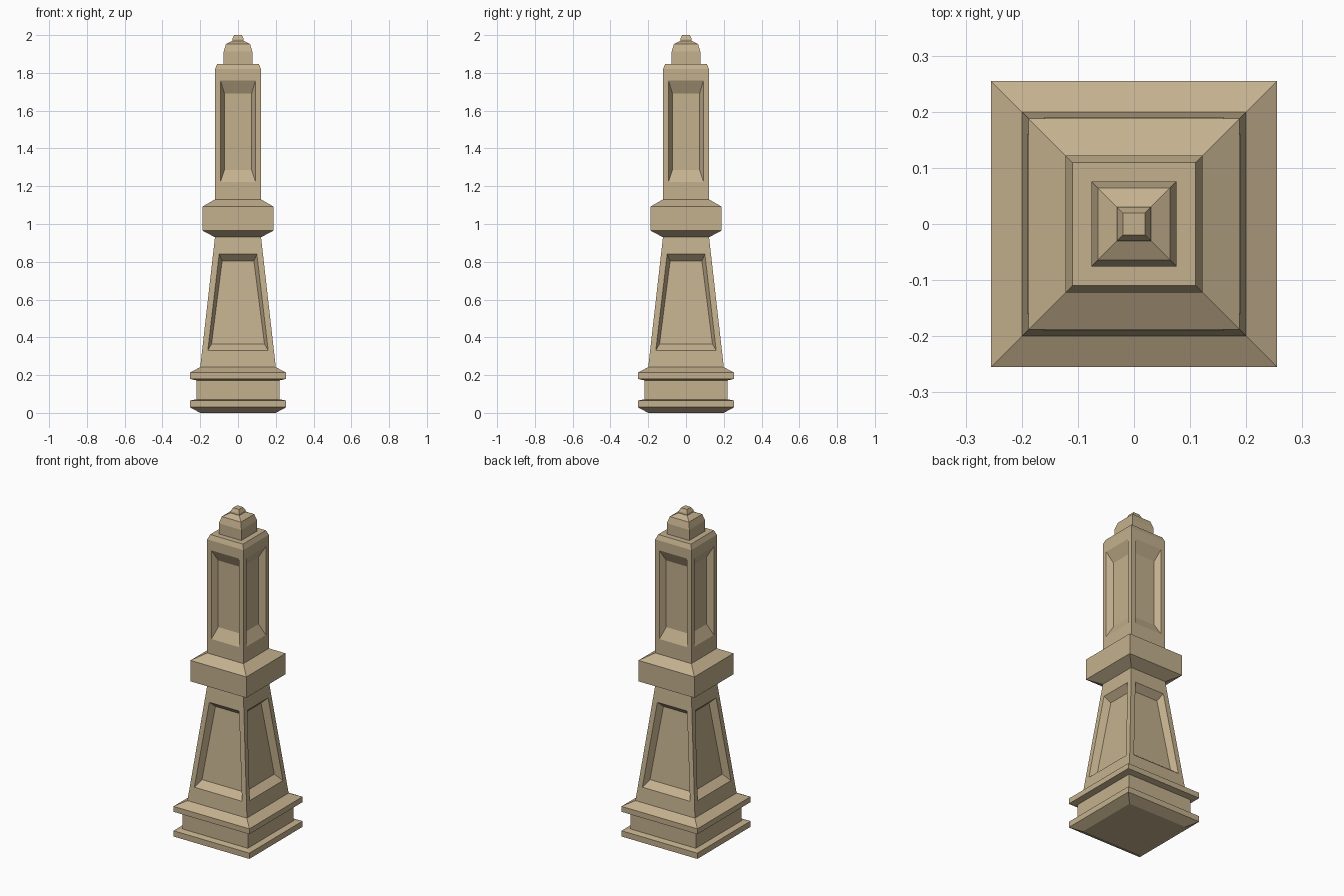
import bpy
import bmesh
from math import pi
from mathutils import Matrix, Vector

cube = bpy.data.objects.get("Cube")
if cube:
    bpy.data.objects.remove(cube, do_unlink=True)

SAND = (0.55, 0.435, 0.27, 1.0)
stone = bpy.data.materials.new("sandstone")
stone.use_nodes = True
stone.diffuse_color = SAND
bsdf = next(n for n in stone.node_tree.nodes if n.type == 'BSDF_PRINCIPLED')
bsdf.inputs["Base Color"].default_value = SAND
bsdf.inputs["Roughness"].default_value = 0.8


def finish(name, bm):
    bmesh.ops.remove_doubles(bm, verts=bm.verts, dist=0.0001)
    bmesh.ops.recalc_face_normals(bm, faces=bm.faces)
    mesh = bpy.data.meshes.new(name)
    bm.to_mesh(mesh)
    bm.free()
    mesh.materials.append(stone)
    obj = bpy.data.objects.new(name, mesh)
    bpy.context.collection.objects.link(obj)
    return obj


def add_rings(bm, profile):
    """Square tower through (half width, height) pairs, capped at both ends."""
    rings = [[bm.verts.new((sx * w, sy * w, z))
              for sx, sy in ((-1, -1), (1, -1), (1, 1), (-1, 1))]
             for w, z in profile]
    for a, b in zip(rings, rings[1:]):
        for i in range(4):
            j = (i + 1) % 4
            bm.faces.new((a[i], a[j], b[j], b[i]))
    bm.faces.new(rings[0][::-1])
    bm.faces.new(rings[-1])


def square_part(name, profile):
    bm = bmesh.new()
    add_rings(bm, profile)
    return finish(name, bm)


def panelled_shaft(name, bottom, top, outer, inner, depth, crown=()):
    """Shaft with a bevelled recess on each side; frames are (half width, z) pairs."""
    bm = bmesh.new()
    (w0, z0), (w1, z1) = bottom, top

    def loop(frame, inset):
        (fw0, fz0), (fw1, fz1) = frame
        pts = ((-fw0, fz0), (fw0, fz0), (fw1, fz1), (-fw1, fz1))
        return [Vector((x, inset - (w0 + (w1 - w0) * (z - z0) / (z1 - z0)), z))
                for x, z in pts]

    loops = [loop((bottom, top), 0), loop(outer, 0), loop(inner, depth)]
    for side in range(4):
        turn = Matrix.Rotation(side * pi / 2, 3, 'Z')
        rings = [[bm.verts.new(turn @ p) for p in pts] for pts in loops]
        for a, b in zip(rings, rings[1:]):
            for i in range(4):
                j = (i + 1) % 4
                bm.faces.new((a[i], a[j], b[j], b[i]))
        bm.faces.new(rings[-1])
    if crown:
        add_rings(bm, [top, *crown])
        # Remove the hidden floor of the crown
        low = [f for f in bm.faces if all(abs(v.co.z - z1) < 1e-5 for v in f.verts)]
        bmesh.ops.delete(bm, geom=low, context='FACES_ONLY')
    return finish(name, bm)


# Plinth with two projecting mouldings
square_part("plinth", [(0.20, 0), (0.255, 0.03), (0.255, 0.065), (0.22, 0.072),
                       (0.22, 0.172), (0.255, 0.18), (0.255, 0.213), (0.20, 0.242)])

# Tapered lower shaft
panelled_shaft("lower_shaft", (0.20, 0.242), (0.122, 0.93),
               ((0.16, 0.33), (0.10, 0.84)), ((0.14, 0.365), (0.084, 0.805)), 0.04)

# Collar between the shafts
square_part("collar", [(0.122, 0.93), (0.188, 0.965), (0.188, 1.092), (0.122, 1.13)])

# Straight upper shaft with chamfered shoulder
panelled_shaft("upper_shaft", (0.122, 1.13), (0.122, 1.82),
               ((0.093, 1.222), (0.093, 1.76)), ((0.072, 1.287), (0.072, 1.692)),
               0.035, crown=[(0.11, 1.848)])

# Cap and finial
square_part("cap", [(0.076, 1.848), (0.076, 1.912), (0.064, 1.952), (0.03, 1.97)])
square_part("finial", [(0.03, 1.97), (0.03, 1.98), (0.02, 2.0)])
